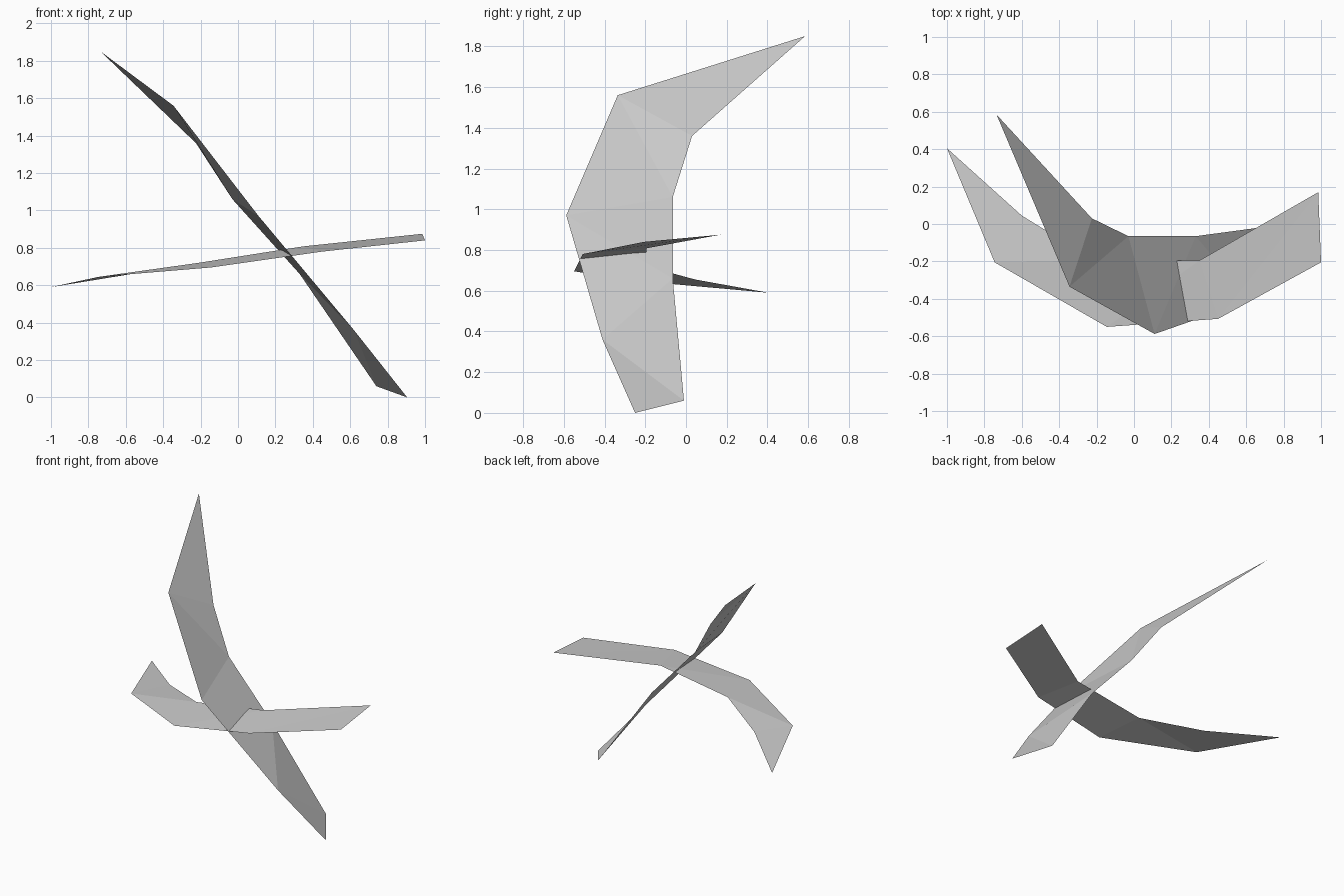
import bpy, bmesh
from mathutils import Vector

cube = bpy.data.objects.get("Cube")
if cube:
    bpy.data.objects.remove(cube, do_unlink=True)

# One plain grey for both blades
grey = bpy.data.materials.new("light_grey")
grey.use_nodes = True
colour = (0.6, 0.6, 0.6, 1)
grey.diffuse_color = colour
grey.node_tree.nodes["Principled BSDF"].inputs["Base Color"].default_value = colour


def curved_blade(name, tip, outer, inner):
    """Thin faceted sheet: a pointed tip, then a strip between two edges."""
    bm = bmesh.new()
    point = bm.verts.new(tip)
    out = [bm.verts.new(p) for p in outer]
    inn = [bm.verts.new(p) for p in inner]
    faces = [bm.faces.new((point, out[0], inn[0]))]
    for k in range(len(out) - 1):
        faces.append(bm.faces.new((out[k], inn[k + 1], inn[k])))
        faces.append(bm.faces.new((out[k], out[k + 1], inn[k + 1])))
    # Turn every facet to its upper side
    bm.normal_update()
    for face in faces:
        if face.normal.dot(Vector((0, 0, 1))) < 0:
            face.normal_flip()
    mesh = bpy.data.meshes.new(name)
    bm.to_mesh(mesh)
    bm.free()
    mesh.materials.append(grey)
    blade = bpy.data.objects.new(name, mesh)
    bpy.context.collection.objects.link(blade)
    return blade


# Steep blade, rising to the right
curved_blade(
    "steep_blade",
    (-0.735, 0.585, 1.85),
    [(-0.345, -0.335, 1.56), (0.11, -0.588, 0.97), (0.62, -0.41, 0.36), (0.905, -0.25, 0)],
    [(-0.225, 0.03, 1.36), (-0.03, -0.065, 1.06), (0.33, -0.065, 0.66), (0.74, -0.01, 0.06)],
)

# Nearly level blade, crossing through the steep one
curved_blade(
    "level_blade",
    (-1, 0.405, 0.59),
    [(-0.745, -0.205, 0.645), (-0.145, -0.55, 0.695), (0.45, -0.507, 0.78), (1, -0.205, 0.84)],
    [(-0.6, 0.045, 0.655), (-0.21, -0.195, 0.72), (0.35, -0.195, 0.808), (0.985, 0.17, 0.875)],
)
